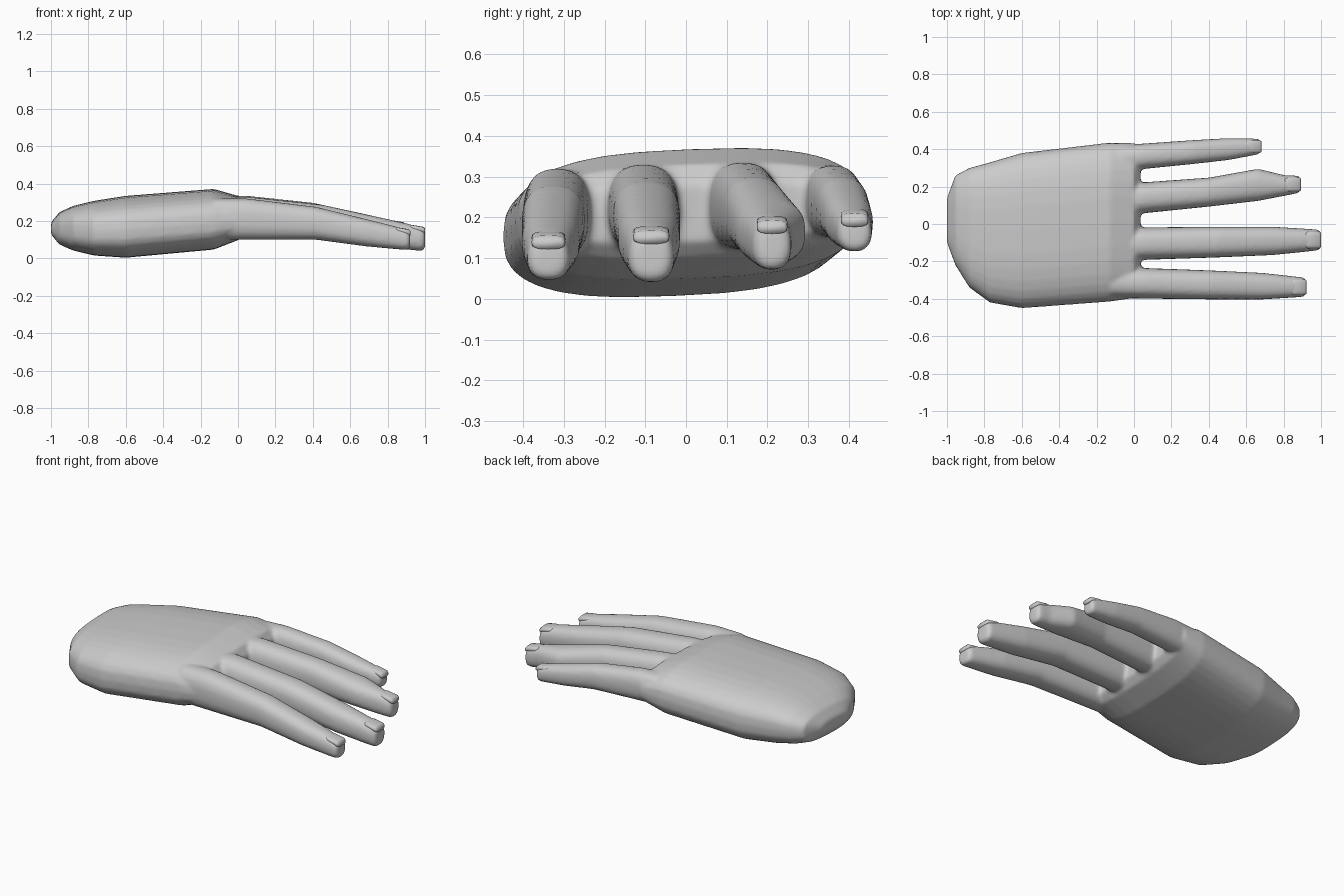
import bpy, bmesh, math

if "Cube" in bpy.data.objects:
    bpy.data.objects.remove(bpy.data.objects["Cube"])

skin = bpy.data.materials.new("light grey")
skin.diffuse_color = (0.6, 0.6, 0.6, 1)
skin.use_nodes = True
skin.node_tree.nodes["Principled BSDF"].inputs["Base Color"].default_value = skin.diffuse_color


def loft(bm, rows, power, shear=0.0, sides=32):
    """Rows of (x, y centre, half width, z low, z high) joined into a closed skin."""
    rings = []
    for x, yc, hw, lo, hi in rows:
        ring = []
        for i in range(sides):
            a = 2 * math.pi * i / sides
            c, s = math.cos(a), math.sin(a)
            y = yc + hw * math.copysign(abs(c) ** (2 / power), c)
            z = (lo + hi) / 2 + (hi - lo) / 2 * math.copysign(abs(s) ** (2 / power), s)
            ring.append(bm.verts.new((x, y, z + shear * y)))
        rings.append(ring)
    for r, q in zip(rings, rings[1:]):
        for i in range(sides):
            j = (i + 1) % sides
            bm.faces.new((r[i], r[j], q[j], q[i]))
    bm.faces.new(rings[0][::-1])
    bm.faces.new(rings[-1])


def make(name, bm):
    bmesh.ops.recalc_face_normals(bm, faces=bm.faces)
    me = bpy.data.meshes.new(name)
    bm.to_mesh(me)
    bm.free()
    me.materials.append(skin)
    me.shade_smooth()
    ob = bpy.data.objects.new(name, me)
    bpy.context.collection.objects.link(ob)
    return ob


def mix(a, b, t):
    return a + (b - a) * t


# palm, from the rounded wrist end to the knuckles
palm = [
    (-1.0, 0.02, 0.12, 0.13, 0.19),
    (-0.955, 0.02, 0.24, 0.075, 0.245),
    (-0.88, -0.02, 0.32, 0.045, 0.28),
    (-0.77, -0.045, 0.375, 0.02, 0.307),
    (-0.6, -0.035, 0.415, 0.008, 0.333),
    (-0.13, 0.01, 0.425, 0.05, 0.368),
    (0.0, 0.018, 0.415, 0.1, 0.33),
    (0.035, 0.018, 0.39, 0.14, 0.28),
]

# how every finger narrows and droops: (along, narrowing, top drop, underside drop)
droop = [(-0.2, 0, 0, 0), (0, 0, 0, 0), (0.42, 0.15, 0.26, 0),
         (0.73, 0.36, 0.65, 0.65), (0.9, 0.78, 0.87, 0.9), (0.98, 1, 1, 1)]

# finger: root and tip y, root and tip half width, end x, low and high z at each end, side bulge
fingers = {
    "index": (-0.317, -0.338, 0.082, 0.052, 0.92, 0.1, 0.32, 0.045, 0.152, 0),
    "middle": (-0.105, -0.085, 0.087, 0.056, 1.0, 0.11, 0.33, 0.04, 0.165, 0),
    "ring": (0.14, 0.213, 0.083, 0.047, 0.89, 0.12, 0.335, 0.07, 0.19, 0.016),
    "little": (0.362, 0.415, 0.068, 0.042, 0.675, 0.15, 0.328, 0.115, 0.207, 0),
}


def finger_rows(y0, y1, w0, w1, end, lo0, hi0, lo1, hi1, bulge):
    rows = []
    for t, narrow, top, under in droop:
        b = bulge if abs(t - 0.7) < 0.1 else 0
        rows.append((mix(0.05, end, t), mix(y0, y1, t) + b, mix(w0, w1, narrow) + b,
                     mix(lo0, lo1, under), mix(hi0, hi1, top)))
    rows.append((end, y1, w1 * 0.8, lo1 + 0.01, hi1 - 0.01))
    return rows


# one fused hand: the palm and fingers blend at the webbing
bm = bmesh.new()
loft(bm, palm, 2.8, shear=0.04)
for spec in fingers.values():
    loft(bm, finger_rows(*spec), 2.5, sides=24)
hand = make("hand", bm)
fuse = hand.modifiers.new("fuse", "REMESH")
fuse.mode = "VOXEL"
fuse.voxel_size = 0.011
fuse.use_smooth_shade = True
soft = hand.modifiers.new("soften", "SMOOTH")
soft.factor = 0.5
soft.iterations = 5

# fingernails, slightly raised plates at the tips
for name, spec in fingers.items():
    x, yc, hw, lo, hi = finger_rows(*spec)[-2]
    w = hw * 0.8
    bm = bmesh.new()
    loft(bm, [(x - 0.07, yc, w * 0.75, hi - 0.012, hi + 0.014),
              (x - 0.05, yc, w, hi - 0.018, hi + 0.014),
              (x + 0.01, yc, w, hi - 0.03, hi + 0.004),
              (x + 0.02, yc, w * 0.85, hi - 0.03, hi - 0.006)], 3.0, sides=16)
    make(name + "_nail", bm)
